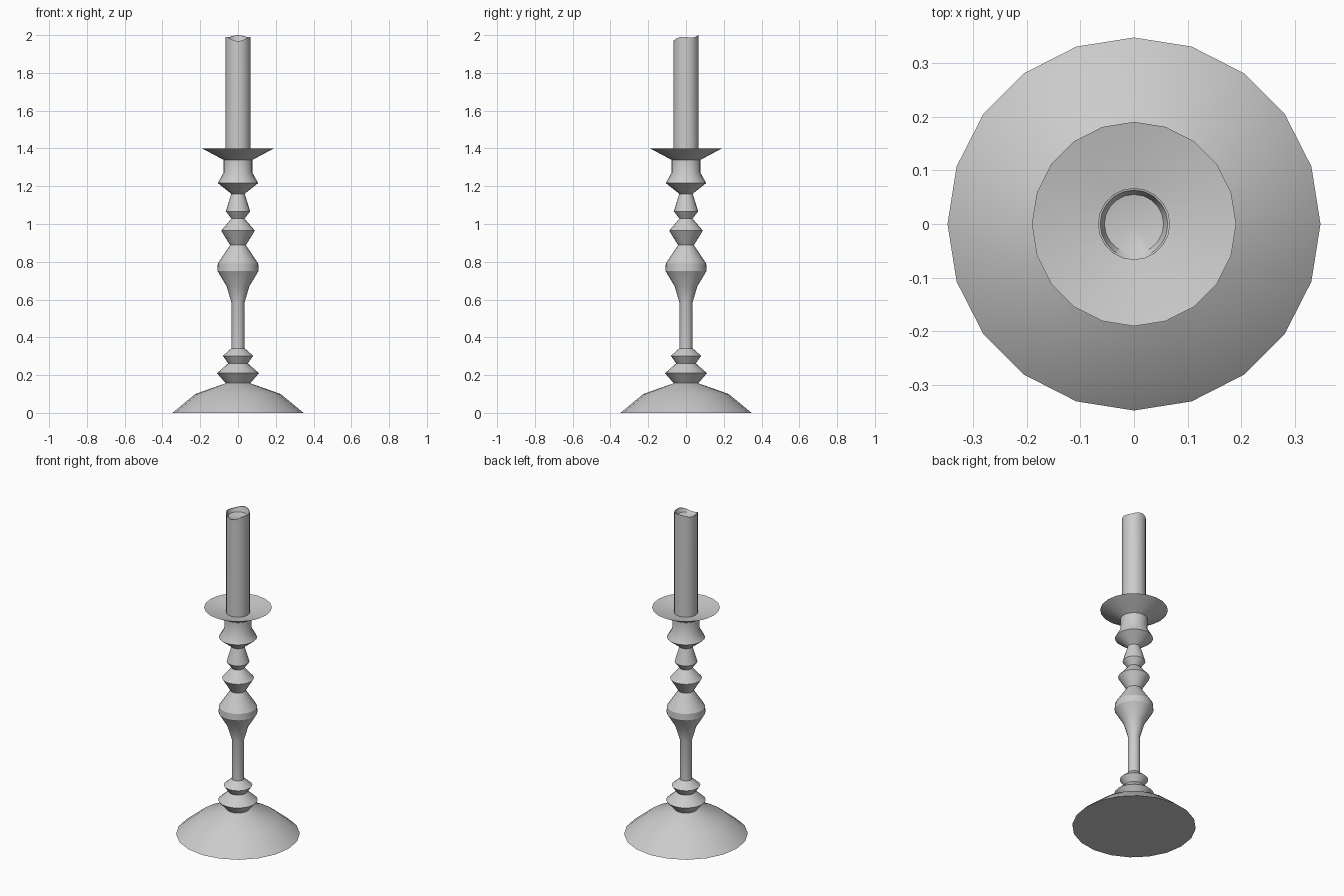
import bpy, bmesh, math

if "Cube" in bpy.data.objects:
    bpy.data.objects.remove(bpy.data.objects["Cube"])

SIDES = 20


def lathe(name, profile, wobble=None):
    """Spin (radius, z) points round z; radius 0 makes a closing point.
    wobble(angle) is added to the height of profile points flagged with a third value."""
    bm = bmesh.new()
    rings = []
    for r, z, *flag in profile:
        if r == 0:
            rings.append([bm.verts.new((0, 0, z))] * SIDES)
            continue
        ring = []
        for i in range(SIDES):
            a = 2 * math.pi * i / SIDES
            dz = wobble(a) if flag and wobble else 0
            ring.append(bm.verts.new((r * math.cos(a), r * math.sin(a), z + dz)))
        rings.append(ring)
    for lo, hi in zip(rings, rings[1:]):
        for i in range(SIDES):
            j = (i + 1) % SIDES
            bm.faces.new(dict.fromkeys((lo[i], lo[j], hi[j], hi[i])))
    bmesh.ops.recalc_face_normals(bm, faces=bm.faces)
    mesh = bpy.data.meshes.new(name)
    bm.to_mesh(mesh)
    bm.free()
    obj = bpy.data.objects.new(name, mesh)
    bpy.context.collection.objects.link(obj)
    bpy.ops.object.select_all(action='DESELECT')
    obj.select_set(True)
    bpy.context.view_layer.objects.active = obj
    bpy.ops.object.shade_smooth_by_angle(angle=math.radians(30))
    return obj


# Turned stick: domed foot, beaded stem, socket and drip dish
lathe("candlestick", [
    (0, 0), (0.347, 0), (0.226, 0.10), (0.065, 0.157),
    (0.111, 0.21), (0.052, 0.262), (0.08, 0.302), (0.035, 0.342),
    (0.035, 0.585), (0.06, 0.67), (0.109, 0.752), (0.107, 0.79),
    (0.042, 0.888), (0.089, 0.965), (0.035, 1.028), (0.064, 1.067),
    (0.036, 1.16), (0.107, 1.217), (0.077, 1.27), (0.077, 1.34),
    (0.19, 1.40), (0.066, 1.37), (0, 1.365)])


# Candle with an uneven melted rim and a shallow pool
def melt(a):
    return 0.01 * math.sin(a) + 0.006 * math.sin(3 * a + math.pi) + 0.003 * math.cos(2 * a)


lathe("candle", [
    (0, 1.36), (0.067, 1.36), (0.067, 1.987, 1), (0.063, 1.986, 1),
    (0.055, 1.965), (0, 1.955)], melt)
